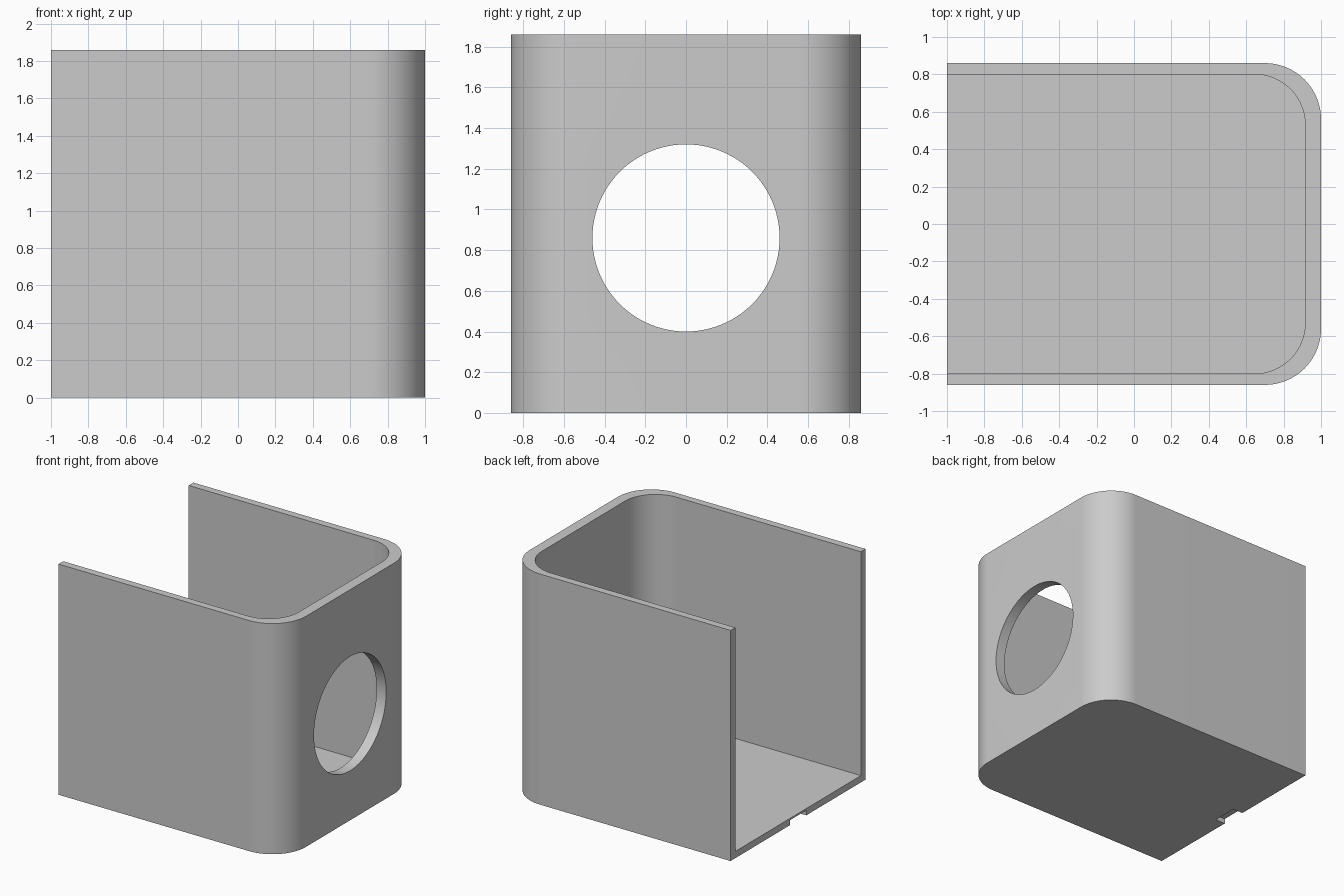
import bpy
import bmesh
from math import cos, sin, pi, radians
from mathutils import Matrix

if "Cube" in bpy.data.objects:
    bpy.data.objects.remove(bpy.data.objects["Cube"], do_unlink=True)

HEIGHT, HALF_WIDTH, FLOOR = 1.86, 0.86, 0.055
SIDE_WALL, END_WALL = 0.06, 0.085

grey = bpy.data.materials.new("plain grey")
grey.use_nodes = True
grey.diffuse_color = (0.6, 0.6, 0.6, 1)
grey.node_tree.nodes["Principled BSDF"].inputs["Base Color"].default_value = (0.6, 0.6, 0.6, 1)


def add_object(name, bm):
    bmesh.ops.recalc_face_normals(bm, faces=bm.faces[:])
    mesh = bpy.data.meshes.new(name)
    bm.to_mesh(mesh)
    bm.free()
    mesh.materials.append(grey)
    obj = bpy.data.objects.new(name, mesh)
    bpy.context.collection.objects.link(obj)
    return obj


def rounded_block(name, x0, x1, half_y, radius, z0, z1, steps=24):
    """Upright block whose two +x corners are rounded."""
    outline = [(x0, half_y), (x0, -half_y)]
    for side, start in ((-1, -pi / 2), (1, 0)):
        for i in range(steps + 1):
            a = start + i / steps * pi / 2
            outline.append((x1 - radius + radius * cos(a),
                            side * (half_y - radius) + radius * sin(a)))
    bm = bmesh.new()
    base = bm.faces.new([bm.verts.new((x, y, z0)) for x, y in outline])
    top = bmesh.ops.extrude_face_region(bm, geom=[base])["geom"]
    bmesh.ops.translate(bm, vec=(0, 0, z1 - z0),
                        verts=[v for v in top if isinstance(v, bmesh.types.BMVert)])
    return add_object(name, bm)


# Outer body
holder = rounded_block("holder_body", -1, 1, HALF_WIDTH, 0.30, 0, HEIGHT)

# Cavity, open at the top and at the -x end
cavity = rounded_block("cavity_cutter", -1.5, 1 - END_WALL, HALF_WIDTH - SIDE_WALL,
                       0.27, FLOOR, HEIGHT + 0.5)

# Round hole through the end wall
bm = bmesh.new()
bmesh.ops.create_cone(bm, cap_ends=True, segments=96, radius1=0.46, radius2=0.46, depth=0.6,
                      matrix=Matrix.Translation((1, 0, 0.86)) @ Matrix.Rotation(pi / 2, 4, "Y"))
hole = add_object("hole_cutter", bm)

# Shallow notch under the open edge of the floor
bm = bmesh.new()
bmesh.ops.create_cube(bm, size=1, matrix=Matrix.Translation((-1, 0, 0))
                      @ Matrix.Diagonal((0.18, 0.21, 0.08, 1)))
notch = add_object("notch_cutter", bm)

bpy.ops.object.select_all(action="DESELECT")
bpy.context.view_layer.objects.active = holder
holder.select_set(True)
for cutter in (cavity, hole, notch):
    cutter.hide_render = True
    cut = holder.modifiers.new(cutter.name, "BOOLEAN")
    cut.operation, cut.solver, cut.object = "DIFFERENCE", "EXACT", cutter
    bpy.ops.object.modifier_apply(modifier=cut.name)
    bpy.data.objects.remove(cutter, do_unlink=True)

bpy.ops.object.shade_smooth_by_angle(angle=radians(30))
